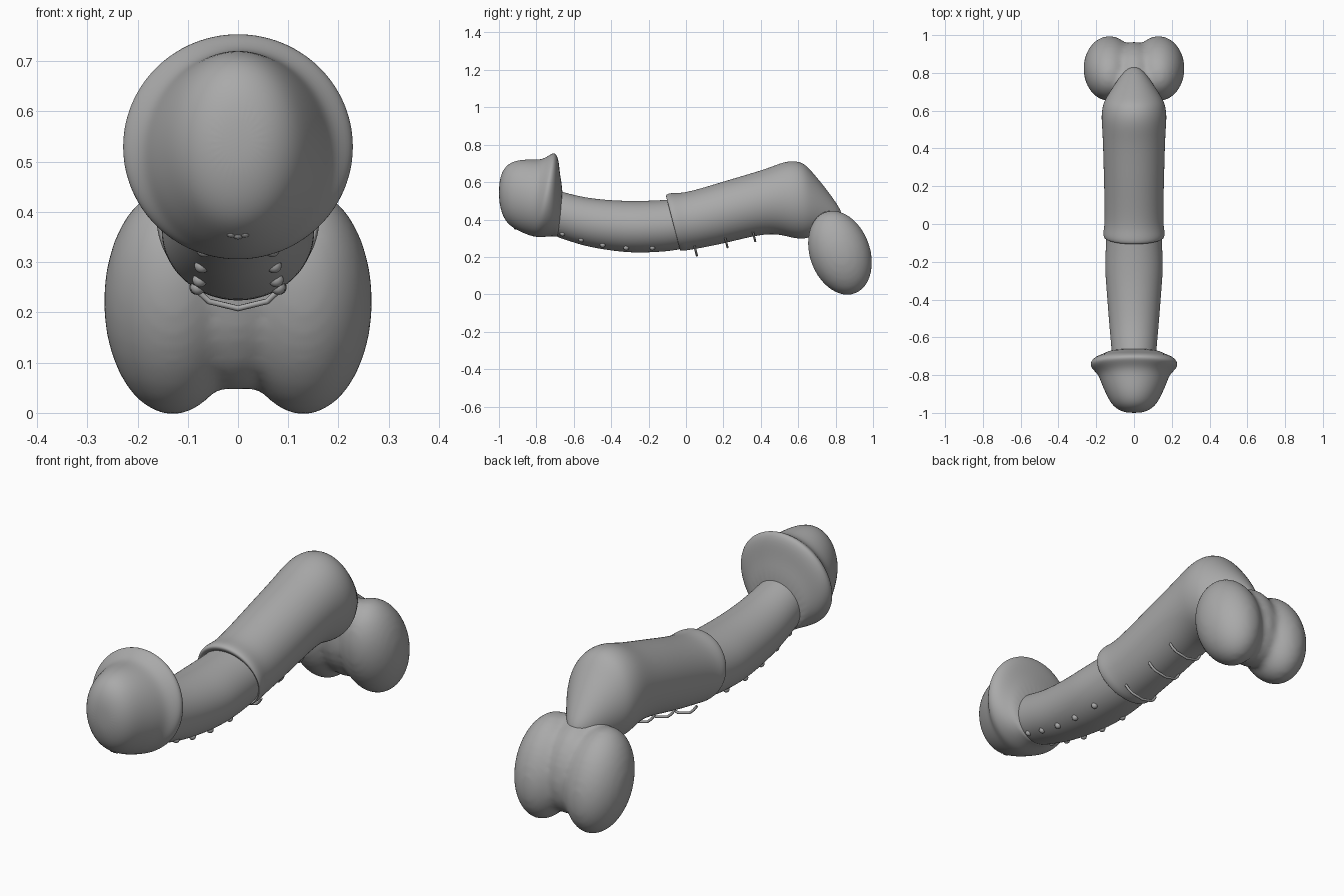
import bpy, bmesh, math
from mathutils import Matrix, Vector

if "Cube" in bpy.data.objects:
    bpy.data.objects.remove(bpy.data.objects["Cube"])

grey = bpy.data.materials.new("plain grey")
grey.diffuse_color = (0.4, 0.4, 0.4, 1)
grey.use_nodes = True
grey.node_tree.nodes["Principled BSDF"].inputs["Base Color"].default_value = grey.diffuse_color


def finish(name, bm):
    """Turn a bmesh into a smooth grey object."""
    bmesh.ops.recalc_face_normals(bm, faces=bm.faces)
    for f in bm.faces:
        f.smooth = True
    me = bpy.data.meshes.new(name)
    bm.to_mesh(me)
    bm.free()
    me.materials.append(grey)
    ob = bpy.data.objects.new(name, me)
    bpy.context.collection.objects.link(ob)
    return ob


def loft(name, rings, n=28):
    """Ellipse sections given as (top y, top z, bottom y, bottom z, half width)."""
    bm = bmesh.new()
    loops = []
    for ty, tz, by, bz, w in rings:
        loop = []
        for i in range(n):
            a = 2 * math.pi * i / n
            c, s = math.cos(a), math.sin(a)
            loop.append(bm.verts.new((w * s, (ty + by) / 2 + c * (ty - by) / 2,
                                      (tz + bz) / 2 + c * (tz - bz) / 2)))
        loops.append(loop)
    for p, q in zip(loops, loops[1:]):
        for i in range(n):
            j = (i + 1) % n
            bm.faces.new((p[i], p[j], q[j], q[i]))
    bm.faces.new(loops[0])
    bm.faces.new(loops[-1])
    ob = finish(name, bm)
    sub = ob.modifiers.new("Subdivision", 'SUBSURF')
    sub.levels = sub.render_levels = 2
    return ob


def ellipsoid(bm, loc, size, tilt=0, seg=32):
    m = (Matrix.Translation(loc) @ Matrix.Rotation(tilt, 4, 'X')
         @ Matrix.Diagonal((*size, 1)))
    bmesh.ops.create_uvsphere(bm, u_segments=seg, v_segments=seg // 2, radius=1, matrix=m)


# Front cap with flared rim
loft("front_cap", [
    (-1.0, .58, -1.0, .50, .035), (-.99, .645, -.985, .43, .08),
    (-.955, .70, -.955, .375, .12), (-.89, .722, -.905, .343, .15),
    (-.82, .722, -.86, .322, .175), (-.765, .722, -.825, .31, .19),
    (-.725, .75, -.80, .305, .226), (-.70, .762, -.775, .303, .235),
    (-.68, .725, -.735, .308, .213), (-.675, .64, -.70, .31, .16),
    (-.655, .55, -.67, .30, .12)])

# Small raised opening on the front cap
bm = bmesh.new()
for i in range(8):
    a = i * math.pi / 4
    ellipsoid(bm, (.019 * math.cos(a), -.918 - .009 * math.sin(a), .368 + .012 * math.sin(a)),
              (.011, .011, .011), 0, 12)
finish("front_opening", bm)

# Inner shaft
shaft = [
    (-.74, .57, -.74, .32, .115), (-.65, .545, -.66, .297, .12),
    (-.55, .52, -.56, .262, .13), (-.45, .507, -.45, .24, .138),
    (-.33, .50, -.32, .223, .148), (-.24, .50, -.22, .222, .155),
    (-.15, .503, -.10, .228, .15), (-.05, .51, 0, .245, .146),
    (.05, .53, .08, .27, .14)]
loft("shaft", shaft)

# Outer sleeve with rolled lip and sloping rear
loft("sleeve", [
    (-.085, .50, -.01, .26, .14), (-.105, .515, -.03, .24, .152),
    (-.11, .532, -.035, .233, .16), (-.09, .543, -.01, .231, .165),
    (-.05, .542, .015, .236, .159), (0, .546, .05, .242, .156),
    (.10, .573, .13, .256, .157), (.22, .61, .25, .283, .16),
    (.34, .645, .36, .31, .163), (.44, .676, .45, .323, .166),
    (.51, .705, .52, .315, .17), (.57, .717, .57, .30, .174),
    (.63, .705, .62, .295, .168), (.675, .655, .65, .30, .152),
    (.73, .59, .68, .31, .125), (.79, .51, .71, .32, .092),
    (.835, .44, .74, .33, .06), (.835, .40, .75, .34, .03)])

# Rear twin lobes fused into one soft form
bm = bmesh.new()
for s in (-1, 1):
    ellipsoid(bm, (.13 * s, .823, .222), (.138, .163, .234), math.radians(20))
ellipsoid(bm, (0, .815, .245), (.12, .145, .205), math.radians(15))
ellipsoid(bm, (0, .74, .39), (.11, .09, .09), math.radians(35))
lobes = finish("rear_lobes", bm)
rm = lobes.modifiers.new("Fuse", 'REMESH')
rm.mode = 'VOXEL'
rm.voxel_size = .013
rm.use_smooth_shade = True
sm = lobes.modifiers.new("Soften", 'SMOOTH')
sm.factor = .5
sm.iterations = 14

# Two rows of studs under the shaft
bm = bmesh.new()
for y, z, x in ((-.66, .325, .068), (-.56, .293, .072), (-.445, .265, .076),
                (-.32, .25, .08), (-.18, .25, .082)):
    for s in (-1, 1):
        ellipsoid(bm, (x * s, y, z), (.015, .015, .015), 0, 16)
finish("studs", bm)

# Curved bars under the sleeve
for k, (y, z) in enumerate(((.058, .208), (.222, .252), (.37, .285))):
    cu = bpy.data.curves.new("bar", 'CURVE')
    cu.dimensions = '3D'
    cu.bevel_depth = .006
    cu.bevel_resolution = 2
    cu.use_fill_caps = True
    sp = cu.splines.new('POLY')
    pts = [(-.088, .05), (-.075, .03), (-.058, .014), (0, 0),
           (.058, .014), (.075, .03), (.088, .05)]
    sp.points.add(len(pts) - 1)
    for p, (x, h) in zip(sp.points, pts):
        p.co = (x, y - h * .25, z + h, 1)
    cu.materials.append(grey)
    bar = bpy.data.objects.new("bar_%d" % (k + 1), cu)
    bpy.context.collection.objects.link(bar)
